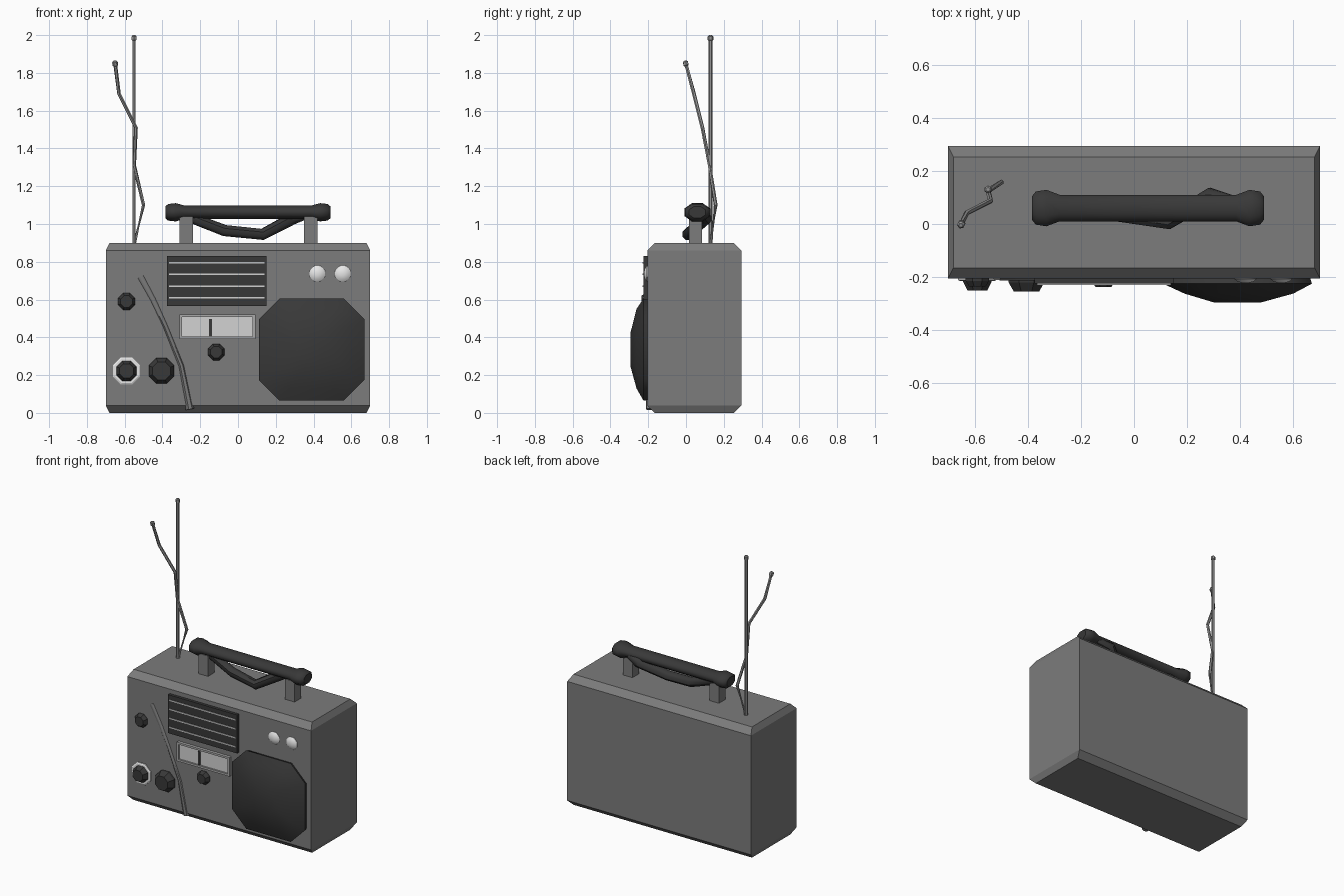
import bpy
import bmesh
from math import pi, cos, sin
from mathutils import Vector

cube = bpy.data.objects.get("Cube")
if cube:
    bpy.data.objects.remove(cube, do_unlink=True)


def material(name, value):
    mat = bpy.data.materials.new(name)
    mat.use_nodes = True
    colour = (value, value, value, 1)
    mat.diffuse_color = colour
    mat.node_tree.nodes["Principled BSDF"].inputs["Base Color"].default_value = colour
    return mat


CASE = material("case grey", 0.2)
DARK = material("charcoal", 0.04)
METAL = material("aerial metal", 0.3)
FRAME = material("frame grey", 0.4)
PALE = material("pale dial", 0.65)
WHITE = material("off white", 0.8)
FRONT = -0.205


def loft(name, rings, mat, smooth=False):
    """Skin a stack of equal rings and cap both ends."""
    bm = bmesh.new()
    loops = [[bm.verts.new(p) for p in ring] for ring in rings]
    for a, b in zip(loops, loops[1:]):
        for i in range(len(a)):
            j = (i + 1) % len(a)
            bm.faces.new((a[i], a[j], b[j], b[i]))
    bm.faces.new(loops[0][::-1])
    bm.faces.new(loops[-1])
    bmesh.ops.recalc_face_normals(bm, faces=bm.faces)
    mesh = bpy.data.meshes.new(name)
    bm.to_mesh(mesh)
    bm.free()
    mesh.materials.append(mat)
    obj = bpy.data.objects.new(name, mesh)
    bpy.context.collection.objects.link(obj)
    if smooth:
        bpy.ops.object.select_all(action='DESELECT')
        obj.select_set(True)
        bpy.context.view_layer.objects.active = obj
        bpy.ops.object.shade_smooth_by_angle(angle=pi / 4)
    return obj


def rect(x0, x1, y0, y1, z):
    return [(x0, y0, z), (x1, y0, z), (x1, y1, z), (x0, y1, z)]


def box(name, x0, x1, y0, y1, z0, z1, mat):
    return loft(name, [rect(x0, x1, y0, y1, z) for z in (z0, z1)], mat)


def sweep(name, path, radii, mat, sides=8, up='Y', smooth=False):
    """Tube along a path with a radius at each point."""
    pts = [Vector(p) for p in path]
    rings = []
    for i, p in enumerate(pts):
        tangent = pts[min(i + 1, len(pts) - 1)] - pts[max(i - 1, 0)]
        turn = tangent.to_track_quat('Z', up)
        ring = []
        for k in range(sides):
            a = 2 * pi * (k + 0.5) / sides
            ring.append(p + turn @ Vector((cos(a), sin(a), 0)) * radii[i])
        rings.append(ring)
    return loft(name, rings, mat, smooth)


def turned(name, x, z, profile, mat, smooth=False):
    """Round part facing forward; profile lists (depth, radius)."""
    path = [(x, FRONT - d, z) for d, r in profile]
    return sweep(name, path, [r for d, r in profile], mat, 8, 'X', smooth)


# Case with sloped top and bottom rims
loft("case", [rect(-0.7 + i, 0.7 - i, FRONT + 2 * i, 0.293 - 2 * i, z)
              for z, i in ((0, 0.02), (0.04, 0), (0.86, 0), (0.9, 0.02))], CASE)


# Domed speaker with cut corners
def octagon(y, x0, x1, z0, z1, c):
    return [(x, y, z) for x, z in (
        (x0 + c, z0), (x1 - c, z0), (x1, z0 + c), (x1, z1 - c),
        (x1 - c, z1), (x0 + c, z1), (x0, z1 - c), (x0, z0 + c))]


loft("speaker", [octagon(-0.19, 0.12, 0.66, 0.07, 0.595, 0.11),
                 octagon(-0.225, 0.11, 0.67, 0.065, 0.605, 0.11),
                 octagon(-0.262, 0.19, 0.60, 0.13, 0.55, 0.09),
                 octagon(-0.295, 0.30, 0.48, 0.25, 0.42, 0.05)], DARK, True)

# Slotted grille
box("grille_panel", -0.375, 0.15, -0.225, -0.2, 0.565, 0.83, DARK)
for i in range(4):
    z = 0.795 - 0.062 * i
    box(f"grille_slot_{i + 1}", -0.365, 0.14, -0.229, -0.224, z - 0.004, z + 0.004, PALE)

# Tuning dial: plate, raised frame and needle
box("dial_face", -0.30, 0.08, -0.213, -0.2, 0.4, 0.515, PALE)
for name, z0, z1 in (("bottom", 0.39, 0.404), ("top", 0.507, 0.521)):
    box(f"dial_frame_{name}", -0.31, 0.092, -0.225, -0.2, z0, z1, FRAME)
for name, x0 in (("right", -0.31), ("left", 0.078)):
    box(f"dial_frame_{name}", x0, x0 + 0.014, -0.225, -0.2, 0.404, 0.507, FRAME)
box("dial_needle", -0.153, -0.138, -0.219, -0.212, 0.404, 0.497, DARK)

# Control knobs
for name, x, z, r, d in (("upper", -0.59, 0.59, 0.048, 0.03),
                         ("lower", -0.59, 0.222, 0.058, 0.045),
                         ("large", -0.405, 0.222, 0.073, 0.05),
                         ("tuning", -0.115, 0.322, 0.047, 0.032)):
    turned(f"{name}_knob", x, z, ((-0.01, r), (d * 0.3, r), (d, r * 0.7)), DARK)
turned("knob_ring", -0.59, 0.222, ((-0.01, 0.078), (0.006, 0.078), (0.01, 0.07)), WHITE)

# Indicator lamps
for name, x in (("right", 0.42), ("left", 0.555)):
    turned(f"{name}_lamp", x, 0.737,
           ((-0.01, 0.044), (0.003, 0.044), (0.012, 0.032), (0.017, 0.012)), WHITE, True)

# Tapered raised strip across the front
strip = ((-0.515, 0.72, 0.025), (-0.45, 0.6, 0.018), (-0.385, 0.46, 0.013),
         (-0.30, 0.25, 0.017), (-0.255, 0.02, 0.024))
sweep("front_strip", [(x, r - 0.213, z) for x, z, r in strip],
      [r for x, z, r in strip], CASE, smooth=True)

# Carrying handle
for name, x in (("right", -0.275), ("left", 0.385)):
    box(f"{name}_handle_post", x - 0.036, x + 0.036, 0.015, 0.085, 0.89, 1.04, CASE)
grip = ((-0.385, 0.035), (-0.37, 0.05), (-0.33, 0.055), (-0.28, 0.04),
        (0.385, 0.04), (0.435, 0.055), (0.475, 0.05), (0.49, 0.035))
bar = sweep("handle_grip", [(x, 0, 0) for x, r in grip], [r for x, r in grip],
            DARK, smooth=True)
bar.scale.y = 1.35
bar.scale.z = 0.95
bar.location = (0, 0.06, 1.062)
sweep("handle_strap", [(-0.34, 0.06, 1.05), (-0.24, 0.06, 1.03), (-0.07, 0.04, 0.965),
                       (0.13, 0.01, 0.945), (0.29, 0.105, 1.03), (0.4, 0.08, 1.06)],
      [0.02, 0.03, 0.032, 0.032, 0.034, 0.02], DARK, smooth=True)

# Straight and bent aerials, each with a tip
straight = [(-0.55, 0.13, 0.89), (-0.55, 0.13, 1.98)]
bent = [(-0.55, 0.13, 0.89), (-0.5, 0.157, 1.1), (-0.55, 0.125, 1.31),
        (-0.54, 0.087, 1.51), (-0.63, 0.042, 1.69), (-0.65, 0, 1.845)]
for name, path in (("straight", straight), ("bent", bent)):
    sweep(f"{name}_aerial", path, [0.01] * len(path), METAL, 6)
    end = Vector(path[-1])
    step = (end - Vector(path[-2])).normalized() * 0.01
    sweep(f"{name}_aerial_tip", [end + step * k for k in (-1, -0.5, 1.3, 2)],
          [0.009, 0.015, 0.015, 0.008], METAL, 6)
